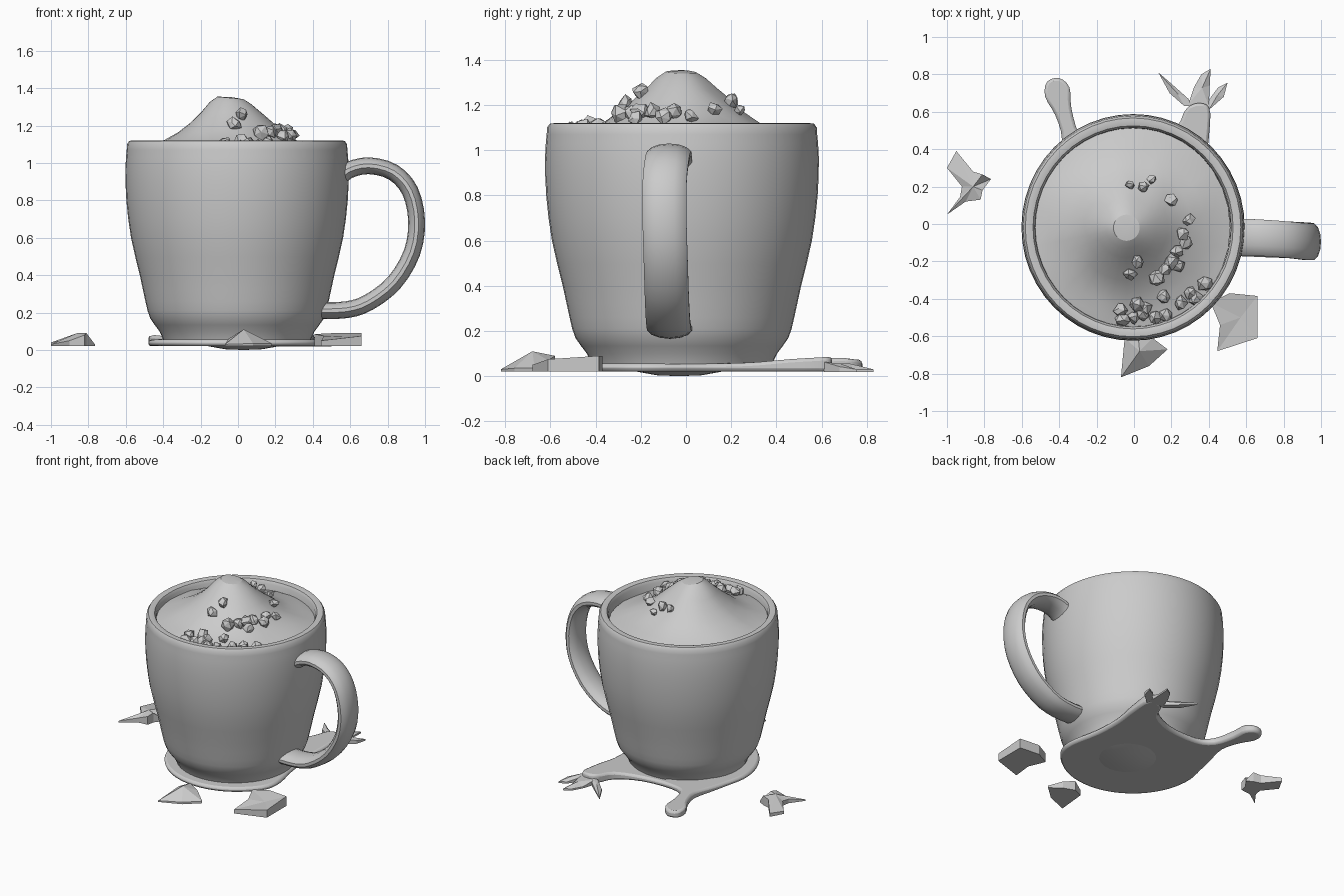
import bpy, bmesh, math, random
from mathutils import Vector, Matrix, noise

if "Cube" in bpy.data.objects:
    bpy.data.objects.remove(bpy.data.objects["Cube"])

random.seed(4)


def finish(bm, name, angle=None):
    bmesh.ops.recalc_face_normals(bm, faces=bm.faces)
    me = bpy.data.meshes.new(name)
    bm.to_mesh(me)
    bm.free()
    ob = bpy.data.objects.new(name, me)
    bpy.context.collection.objects.link(ob)
    if angle:
        bpy.ops.object.select_all(action='DESELECT')
        ob.select_set(True)
        bpy.context.view_layer.objects.active = ob
        bpy.ops.object.shade_smooth_by_angle(angle=math.radians(angle))
    return ob


def smooth_path(pts, n=4, closed=False):
    """Catmull-Rom through the points."""
    pts = [Vector(p) for p in pts]
    m, out = len(pts), []
    pick = lambda i: pts[i % m] if closed else pts[max(0, min(m - 1, i))]
    for i in range(m if closed else m - 1):
        a, b, c, d = (pick(i + k) for k in (-1, 0, 1, 2))
        for s in range(n):
            t = s / n
            out.append(0.5 * (2 * b + (c - a) * t + (2 * a - 5 * b + 4 * c - d) * t * t
                              + (3 * b - a - 3 * c + d) * t ** 3))
    return out if closed else out + [pts[-1]]


def bridge(bm, a, b):
    for i in range(len(a)):
        j = (i + 1) % len(a)
        bm.faces.new((a[i], a[j], b[j], b[i]))


def lathe(name, profile, centre, n=48, yscale=1.0, wobble=0.0, angle=35):
    bm = bmesh.new()
    prev = None
    for r, z in profile:
        ring = []
        for i in range(n):
            a = 2 * math.pi * i / n
            p = Vector((r * math.cos(a), r * math.sin(a) * yscale, z))
            if wobble:
                p.z += wobble * noise.noise(p * 7)
            ring.append(bm.verts.new(p + Vector((centre[0], centre[1], 0))))
        if prev:
            bridge(bm, prev, ring)
        prev = ring
    bmesh.ops.remove_doubles(bm, verts=bm.verts, dist=1e-5)
    return finish(bm, name, angle)


def slab(name, outline, z0, peak=None, bevel=0.0, angle=None):
    """Flat-bottomed piece; outline gives x, y, top height; peak is an optional ridge point."""
    bm = bmesh.new()
    low = [bm.verts.new((p[0], p[1], z0)) for p in outline]
    top = [bm.verts.new(p) for p in outline]
    bridge(bm, low, top)
    bm.faces.new(low)
    if peak:
        tip = bm.verts.new(peak)
        for i in range(len(top)):
            bm.faces.new((top[i], top[(i + 1) % len(top)], tip))
    else:
        bm.faces.new(top)
    ob = finish(bm, name, angle)
    if bevel:
        mod = ob.modifiers.new("soft_edge", 'BEVEL')
        mod.width, mod.segments, mod.limit_method = bevel, 2, 'ANGLE'
    return ob


# Mug body: outer wall, rim and inner wall
outer = smooth_path([(0.385, 0.03), (0.415, 0.10), (0.465, 0.17), (0.49, 0.26), (0.52, 0.40),
                     (0.567, 0.60), (0.592, 0.80), (0.597, 0.97), (0.59, 1.07)], 2)
rim = [(0.588, 1.10), (0.576, 1.118), (0.555, 1.12), (0.535, 1.115), (0.524, 1.095), (0.52, 0.98)]
lathe("mug_body", [(0, 0.03)] + [tuple(p) for p in outer] + rim, (-0.005, -0.018), yscale=1.015)

# Handle: oval section swept along a path
path = smooth_path([(0.52, -0.07, 0.90), (0.59, -0.07, 0.96), (0.70, -0.075, 0.985),
                    (0.83, -0.085, 0.95), (0.92, -0.095, 0.85), (0.955, -0.095, 0.69),
                    (0.93, -0.09, 0.52), (0.835, -0.085, 0.36), (0.70, -0.08, 0.255),
                    (0.58, -0.075, 0.215), (0.42, -0.07, 0.21)], 3)
bm = bmesh.new()
prev = None
for k, p in enumerate(path):
    t = (path[min(k + 1, len(path) - 1)] - path[max(k - 1, 0)]).normalized()
    nrm = Vector((-t.z, 0, t.x)).normalized()
    ring = []
    for i in range(14):
        a = 2 * math.pi * i / 14
        ring.append(bm.verts.new(p + nrm * 0.045 * math.cos(a)
                                 + Vector((0, 0.1, 0)) * math.sin(a)))
    if prev:
        bridge(bm, prev, ring)
    else:
        bm.faces.new(ring)
    prev = ring
bm.faces.new(prev)
finish(bm, "mug_handle", 40)

# Heaped topping filling the mug
HEAP = (-0.04, -0.02)
heap = [(0, 1.35), (0.07, 1.345), (0.11, 1.32), (0.16, 1.27), (0.22, 1.215), (0.28, 1.165),
        (0.35, 1.12), (0.42, 1.09), (0.48, 1.07), (0.52, 1.06), (0.555, 1.05)]


def heap_z(x, y):
    r = math.hypot(x - HEAP[0], y - HEAP[1])
    for (r0, z0), (r1, z1) in zip(heap, heap[1:]):
        if r <= r1:
            return z0 + (z1 - z0) * (r - r0) / (r1 - r0)
    return heap[-1][1]


lathe("topping_heap", heap, HEAP, n=32, wobble=0.014, angle=20)

# Faceted crumbs scattered on the topping
spots = [(-0.07, -0.46), (-0.06, -0.51), (0.0, -0.50), (0.05, -0.48), (0.02, -0.43), (-0.02, -0.27),
         (0.02, -0.20), (0.06, -0.45), (0.11, -0.50), (0.16, -0.39), (0.12, -0.29), (0.17, -0.24),
         (0.20, -0.20), (0.24, -0.22), (0.23, -0.15), (0.28, -0.10), (0.26, -0.05), (0.17, -0.49),
         (0.25, -0.42), (0.30, -0.37), (0.33, -0.40), (0.38, -0.32), (0.29, 0.02), (0.20, 0.13),
         (-0.02, 0.21), (0.05, 0.20), (0.09, 0.24)]
bm = bmesh.new()
for x, y in spots:
    rad = random.uniform(0.034, 0.047) * (0.75 if y > 0 else 1)
    mat = (Matrix.Translation((x, y, heap_z(x, y) + 0.018))
           @ Matrix.Rotation(random.uniform(0, 6), 4, Vector((random.random(), 1, random.random()))))
    made = bmesh.ops.create_icosphere(bm, subdivisions=1, radius=rad, matrix=mat)
    for v in made["verts"]:
        v.co += Vector([random.uniform(-0.007, 0.007) for _ in range(3)])
finish(bm, "crumbs")

# Spill under the mug: round in front, with a blob finger and a broad spur behind
arc = [(0.48 * math.cos(math.radians(a)), 0.48 * math.sin(math.radians(a)) - 0.01, 0.055)
       for a in range(160, 331, 17)]
back = [(0.43, -0.12, 0.055), (0.39, 0.08, 0.055), (0.38, 0.28, 0.06), (0.40, 0.46, 0.075),
        (0.40, 0.63, 0.085), (0.29, 0.63, 0.085), (0.22, 0.51, 0.075), (0.05, 0.43, 0.06),
        (-0.18, 0.42, 0.06), (-0.29, 0.48, 0.07), (-0.335, 0.62, 0.08), (-0.345, 0.73, 0.08),
        (-0.40, 0.78, 0.07), (-0.465, 0.76, 0.07), (-0.475, 0.68, 0.08), (-0.42, 0.58, 0.075),
        (-0.385, 0.45, 0.07), (-0.42, 0.29, 0.06)]
slab("spill_puddle", smooth_path(arc + back, 3, closed=True), 0.02, bevel=0.015, angle=40)
lathe("spill_underside", [(0, 0.0), (0.10, 0.004), (0.2, 0.022)], (0.03, -0.03), n=24)

# Pointed splash leaves at the tip of the spur
leaves = [[(0.13, 0.81), (0.19, 0.70), (0.27, 0.63), (0.31, 0.63), (0.29, 0.67), (0.20, 0.75)],
          [(0.41, 0.83), (0.36, 0.80), (0.32, 0.73), (0.29, 0.64), (0.40, 0.63), (0.405, 0.74)],
          [(0.50, 0.755), (0.45, 0.73), (0.39, 0.65), (0.40, 0.61), (0.48, 0.68)]]
for i, leaf in enumerate(leaves):
    c = sum((Vector(p) for p in leaf), Vector((0, 0))) / len(leaf)
    pts = [(x, y, 0.03 + 0.03 * max(0, (0.72 - y) / 0.1)) for x, y in leaf]
    slab(f"splash_leaf_{i + 1}", pts, 0.018, peak=(c.x, c.y, 0.055))

# Loose broken chunks lying around the mug
slab("chunk_front", [(-0.07, -0.82, 0.03), (0.08, -0.76, 0.035), (0.18, -0.67, 0.035),
                     (0.10, -0.61, 0.07), (0.02, -0.58, 0.09), (-0.05, -0.61, 0.06)],
     0.02, peak=(0.03, -0.68, 0.11))
slab("chunk_right", [(0.41, -0.42, 0.085), (0.51, -0.37, 0.09), (0.66, -0.385, 0.09),
                     (0.66, -0.61, 0.075), (0.445, -0.68, 0.05), (0.46, -0.54, 0.075)],
     0.02, peak=(0.57, -0.50, 0.07))
slab("chunk_left", [(-1.0, 0.30, 0.04), (-0.95, 0.39, 0.045), (-0.86, 0.28, 0.08),
                    (-0.81, 0.265, 0.09), (-0.765, 0.24, 0.03), (-0.81, 0.18, 0.09),
                    (-0.82, 0.13, 0.08), (-0.90, 0.12, 0.05), (-1.0, 0.05, 0.03),
                    (-0.93, 0.145, 0.05), (-0.92, 0.20, 0.055)],
     0.02, peak=(-0.86, 0.20, 0.09))
